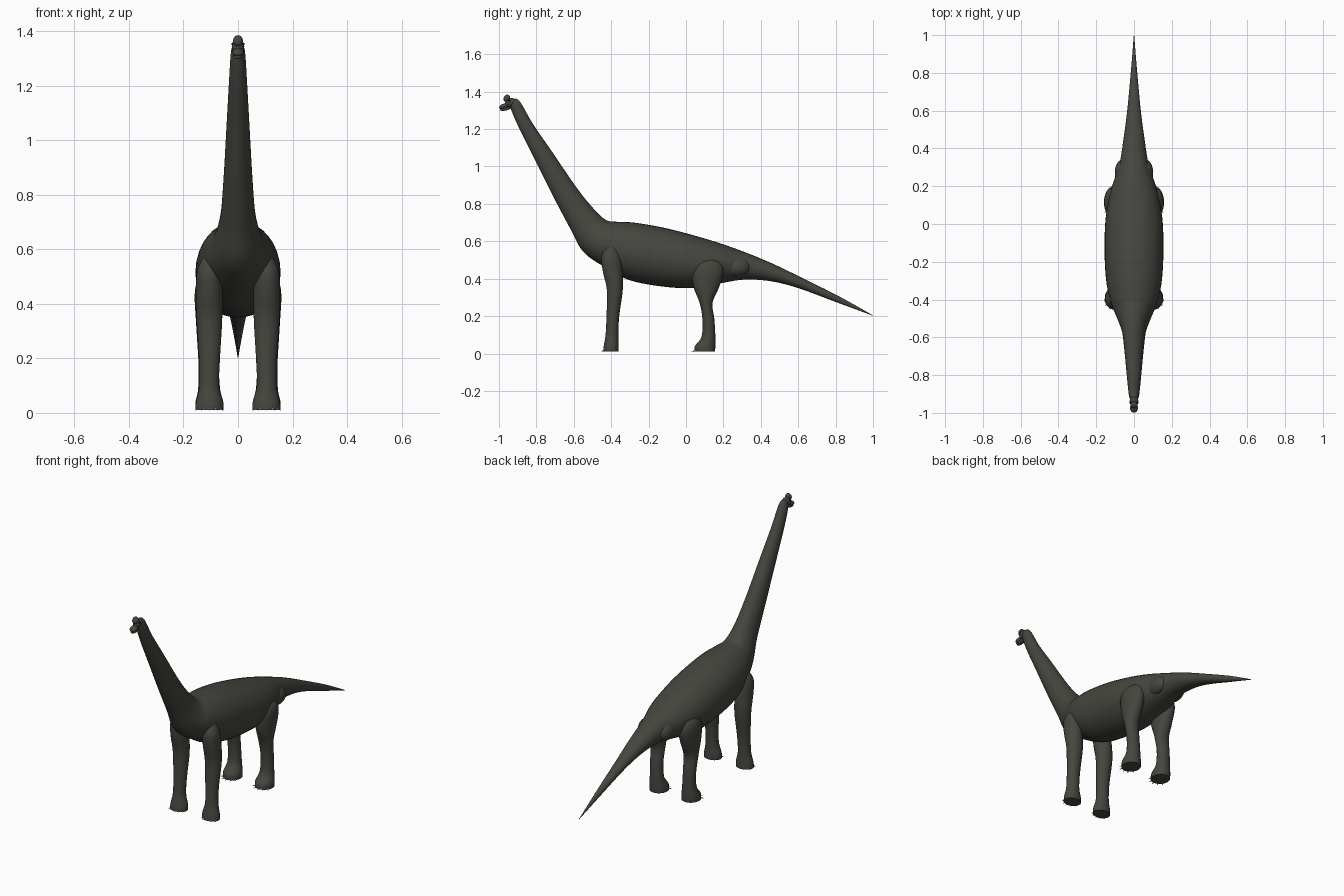
import bpy, bmesh, math
from mathutils import Vector, Matrix

if "Cube" in bpy.data.objects:
    bpy.data.objects.remove(bpy.data.objects["Cube"], do_unlink=True)


def material(name, colour):
    mat = bpy.data.materials.new(name)
    mat.use_nodes = True
    mat.diffuse_color = (*colour, 1)
    mat.node_tree.nodes["Principled BSDF"].inputs["Base Color"].default_value = (*colour, 1)
    return mat


skin = material("dark olive grey skin", (0.06, 0.061, 0.05))
claw_grey = material("pale claw", (0.55, 0.55, 0.52))
eye_black = material("black eye", (0.01, 0.01, 0.01))


def finish(name, bm, mat, mirror=False):
    bmesh.ops.recalc_face_normals(bm, faces=bm.faces)
    mesh = bpy.data.meshes.new(name)
    bm.to_mesh(mesh)
    bm.free()
    mesh.materials.append(mat)
    mesh.polygons.foreach_set("use_smooth", [True] * len(mesh.polygons))
    mesh.set_sharp_from_angle(angle=math.radians(50))
    obj = bpy.data.objects.new(name, mesh)
    bpy.context.collection.objects.link(obj)
    if mirror:
        obj.modifiers.new("Mirror", "MIRROR").use_mirror_merge = False
    return obj


def spline(rows, steps):
    """Smooth rows of numbers with a Catmull-Rom curve."""
    result = []
    for i in range(len(rows) - 1):
        four = [rows[max(0, min(len(rows) - 1, i + k))] for k in (-1, 0, 1, 2)]
        for s in range(steps):
            t = s / steps
            result.append([
                b + t / 2 * (c - a + t * (2 * a - 5 * b + 4 * c - d + t * (3 * (b - c) + d - a)))
                for a, b, c, d in zip(*four)])
    return result + [list(rows[-1])]


def loft(name, sections, mirror=False, sides=28):
    """Skin rings, each given as a centre and two half axes."""
    bm = bmesh.new()
    rings = []
    for centre, u, v in sections:
        angles = [math.tau * k / sides for k in range(sides)]
        rings.append([bm.verts.new(centre + u * math.cos(a) + v * math.sin(a)) for a in angles])
    for low, high in zip(rings, rings[1:]):
        for k in range(sides):
            n = (k + 1) % sides
            bm.faces.new((low[k], low[n], high[n], high[k]))
    bm.faces.new(rings[0])
    bm.faces.new(rings[-1])
    return finish(name, bm, skin, mirror)


def ellipsoid(name, centre, size, mat=skin, tilt=0, mirror=False):
    bm = bmesh.new()
    place = Matrix.Translation(centre) @ Matrix.Rotation(tilt, 4, "X") @ Matrix.Diagonal((*size, 1))
    bmesh.ops.create_uvsphere(bm, u_segments=24, v_segments=14, radius=1, matrix=place)
    return finish(name, bm, mat, mirror)


# Neck, trunk and tail: top y, z, bottom y, z, half width
body_rows = [
    (-0.925, 1.36, -0.94, 1.325, 0.016),
    (-0.89, 1.35, -0.93, 1.29, 0.026),
    (-0.82, 1.23, -0.89, 1.20, 0.033),
    (-0.71, 1.07, -0.81, 1.04, 0.042),
    (-0.58, 0.88, -0.71, 0.84, 0.053),
    (-0.49, 0.77, -0.62, 0.67, 0.065),
    (-0.43, 0.715, -0.55, 0.545, 0.09),
    (-0.38, 0.705, -0.44, 0.465, 0.124),
    (-0.28, 0.70, -0.31, 0.395, 0.148),
    (-0.13, 0.675, -0.14, 0.36, 0.156),
    (0.03, 0.635, 0.03, 0.35, 0.15),
    (0.18, 0.59, 0.18, 0.375, 0.122),
    (0.32, 0.54, 0.31, 0.395, 0.078),
    (0.46, 0.482, 0.45, 0.387, 0.055),
    (0.62, 0.405, 0.60, 0.35, 0.035),
    (0.82, 0.305, 0.81, 0.272, 0.016),
    (1.0, 0.204, 1.0, 0.202, 0.001),
]
sections = []
for ty, tz, by, bz, width in spline(body_rows, 5):
    top, bottom = Vector((0, ty, tz)), Vector((0, by, bz))
    sections.append(((top + bottom) / 2, Vector((width, 0, 0)), (top - bottom) / 2))
loft("neck_body_and_tail", sections, sides=36)


# Legs: height, front y, back y, inner x, outer x
def legs(name, rows):
    parts = []
    for z, front, back, inner, outer in spline(rows, 5):
        parts.append((Vector(((inner + outer) / 2, (front + back) / 2, z)),
                      Vector(((outer - inner) / 2, 0, 0)), Vector((0, (back - front) / 2, 0))))
    loft(name, parts, mirror=True)


legs("front_legs", [
    (0.01, -0.443, -0.36, 0.053, 0.156),
    (0.04, -0.44, -0.36, 0.054, 0.154),
    (0.10, -0.43, -0.362, 0.069, 0.142),
    (0.20, -0.425, -0.357, 0.066, 0.143),
    (0.34, -0.423, -0.338, 0.058, 0.152),
    (0.44, -0.445, -0.34, 0.057, 0.154),
    (0.52, -0.452, -0.35, 0.06, 0.15),
    (0.575, -0.42, -0.37, 0.08, 0.125),
])
legs("hind_legs", [
    (0.01, 0.045, 0.155, 0.053, 0.156),
    (0.04, 0.048, 0.157, 0.054, 0.156),
    (0.09, 0.083, 0.157, 0.066, 0.146),
    (0.18, 0.088, 0.152, 0.07, 0.145),
    (0.27, 0.073, 0.142, 0.065, 0.15),
    (0.35, 0.042, 0.175, 0.06, 0.155),
    (0.43, 0.03, 0.20, 0.055, 0.159),
    (0.48, 0.045, 0.19, 0.06, 0.15),
    (0.51, 0.09, 0.15, 0.08, 0.12),
])

# Rump muscle behind each thigh
ellipsoid("rump_muscles", (0.06, 0.27, 0.462), (0.042, 0.072, 0.05), mirror=True)


# Claws fan out across the front of every foot
def claws(name, front_y, back_y, reach):
    bm = bmesh.new()
    for degrees in (-54, -27, 0, 27, 54):
        a = math.radians(degrees)
        radius_y = (back_y - front_y) / 2
        outward = Vector((math.sin(a), -math.cos(a), -0.25)).normalized()
        base = Vector((0.105 + 0.049 * math.sin(a),
                       (front_y + back_y) / 2 - radius_y * math.cos(a), 0.014))
        turn = outward.to_track_quat("Z", "Y").to_matrix().to_4x4()
        bmesh.ops.create_cone(bm, cap_ends=True, segments=8, radius1=0.006, radius2=0.001,
                              depth=reach, matrix=Matrix.Translation(base) @ turn)
    finish(name, bm, claw_grey, mirror=True)


claws("front_claws", -0.443, -0.36, 0.02)
claws("hind_claws", 0.045, 0.155, 0.03)

# Head: skull, domed nose arch, muzzle, jaw and eyes
ellipsoid("skull", (0, -0.938, 1.342), (0.023, 0.03, 0.023), tilt=0.4)
ellipsoid("nose_arch", (0, -0.958, 1.364), (0.018, 0.017, 0.021), tilt=-0.4)
ellipsoid("muzzle", (0, -0.973, 1.322), (0.021, 0.027, 0.014), tilt=0.3)
ellipsoid("lower_jaw", (0, -0.965, 1.308), (0.017, 0.03, 0.009), tilt=0.2)
ellipsoid("eyes", (0.019, -0.945, 1.352), (0.005, 0.006, 0.006), eye_black, mirror=True)
